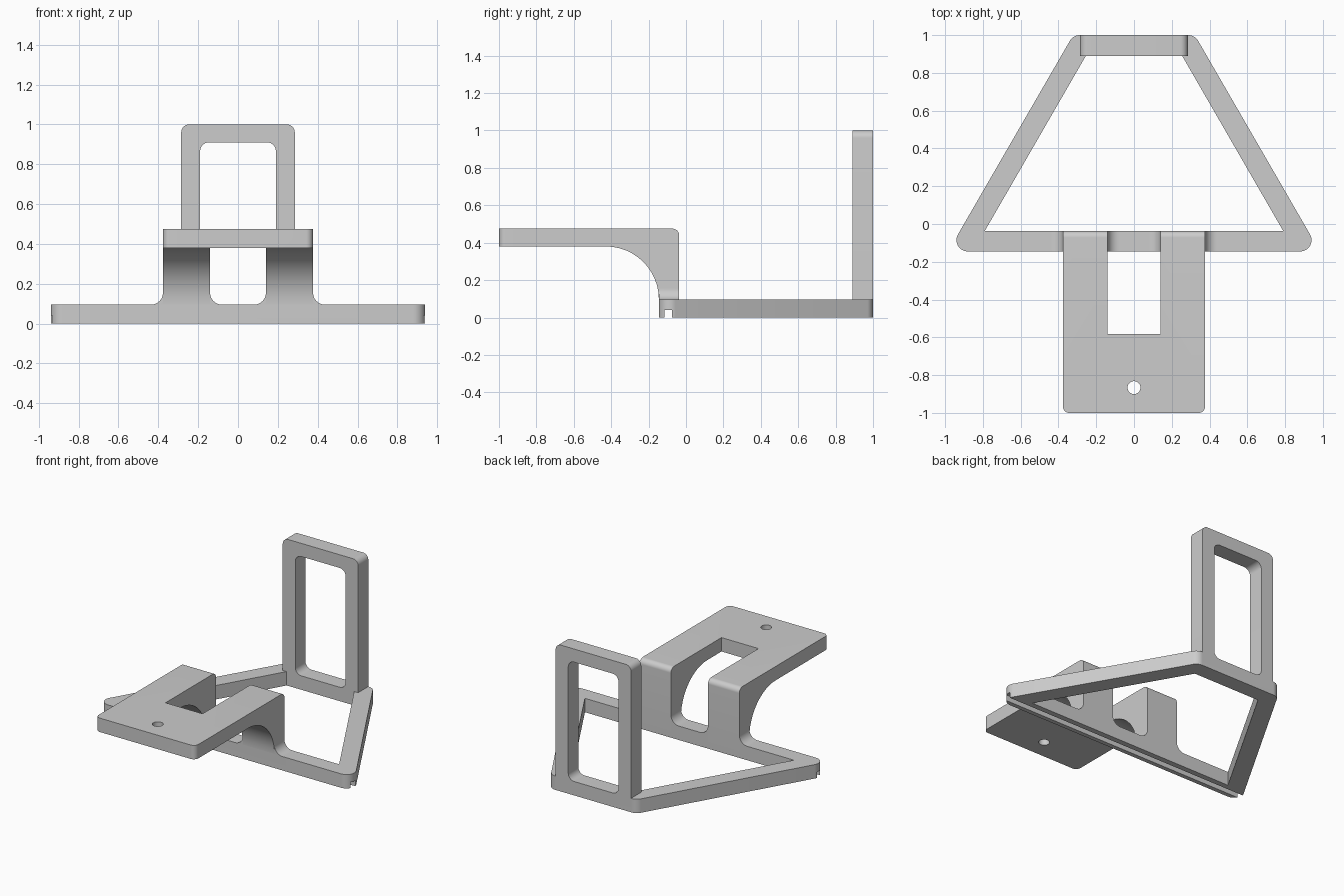
import bpy, bmesh, math
from mathutils import Vector

cube = bpy.data.objects.get("Cube")
if cube:
    bpy.data.objects.remove(cube, do_unlink=True)

SHADE = (0.604, 0.604, 0.604, 1)
grey = bpy.data.materials.new("plain grey")
grey.use_nodes = True
grey.diffuse_color = SHADE
grey.node_tree.nodes["Principled BSDF"].inputs["Base Color"].default_value = SHADE


def rounded(corners, steps=12):
    """Outline from (u, v) corners, or (u, v, radius) where a corner is filleted."""
    out = []
    for i, c in enumerate(corners):
        p, prev, nxt = (Vector((q[0], q[1], 0)) for q in
                        (c, corners[i - 1], corners[(i + 1) % len(corners)]))
        if len(c) == 2:
            out.append(p)
            continue
        a, b = (prev - p).normalized(), (nxt - p).normalized()
        half, r = a.angle(b) / 2, c[2]
        centre = p + (a + b).normalized() * r / math.sin(half)
        start, end = ((p + d * r / math.tan(half) - centre).normalized() for d in (a, b))
        out += [centre + start.slerp(end, k / steps) * r for k in range(steps + 1)]
    return out


def prism(name, corners, axis, lo, hi):
    """Extrude an outline along x, y or z."""
    place = {"x": lambda p, d: (d, p.x, p.y),
             "y": lambda p, d: (p.x, d, p.y),
             "z": lambda p, d: (p.x, p.y, d)}[axis]
    outline = rounded(corners)
    bm = bmesh.new()
    rings = [[bm.verts.new(place(p, d)) for p in outline] for d in (lo, hi)]
    for ring in rings:
        bm.faces.new(ring)
    n = len(outline)
    for i in range(n):
        j = (i + 1) % n
        bm.faces.new((rings[0][i], rings[0][j], rings[1][j], rings[1][i]))
    bmesh.ops.recalc_face_normals(bm, faces=bm.faces)
    mesh = bpy.data.meshes.new(name)
    bm.to_mesh(mesh)
    bm.free()
    mesh.materials.append(grey)
    ob = bpy.data.objects.new(name, mesh)
    bpy.context.collection.objects.link(ob)
    return ob


def combine(target, other, operation):
    mod = target.modifiers.new(operation.lower(), "BOOLEAN")
    mod.operation, mod.solver, mod.object = operation, "EXACT", other
    bpy.context.view_layer.objects.active = target
    bpy.ops.object.modifier_apply(modifier=mod.name)
    bpy.data.objects.remove(other, do_unlink=True)


def rect(u0, u1, v0, v1, *r):
    return [(u0, v0, *r), (u1, v0, *r), (u1, v1, *r), (u0, v1, *r)]


FRONT, INNER, REAR, DECK = -0.145, -0.037, 0.89, 0.095

# Trapezoid base frame with an open middle
frame = prism("base_frame", [(-0.984, FRONT, 0.06), (0.984, FRONT, 0.06),
                             (0.322, 1, 0.06), (-0.322, 1, 0.06)], "z", 0, DECK)
opening = prism("base_opening", [(-0.79, INNER), (0.79, INNER),
                                 (0.255, REAR), (-0.255, REAR)], "z", -0.1, 0.2)
combine(frame, opening, "DIFFERENCE")

# Upright window frame at the back
upright = prism("back_upright", [(-0.285, 0.04), (0.285, 0.04),
                                 (0.285, 1, 0.04), (-0.285, 1, 0.04)], "y", REAR, 1)
window = prism("upright_opening", rect(-0.19, 0.19, DECK, 0.91, 0.045), "y", 0.8, 1.1)
combine(upright, window, "DIFFERENCE")

# Cantilever bracket: side profile trimmed by a forked plan outline
bracket = prism("bracket", [(-1, 0.38), (FRONT, 0.38, 0.283), (FRONT, 0.04), (INNER, 0.04),
                            (INNER, 0.475, 0.035), (-1, 0.475)], "x", -0.5, 0.5)
plan = prism("bracket_plan", [(-0.377, -1, 0.035), (0.377, -1, 0.035), (0.377, 0.1),
                              (0.14, 0.1), (0.14, -0.583), (-0.14, -0.583),
                              (-0.14, 0.1), (-0.377, 0.1)], "z", -0.1, 0.6)
combine(bracket, plan, "INTERSECT")
hole = prism("screw_hole", rect(-0.034, 0.034, -0.9, -0.832, 0.0339), "z", 0.3, 0.6)
combine(bracket, hole, "DIFFERENCE")

# Flared feet where the bracket legs meet the base
flare, slack = 0.06, 0.065
for s in (-1, 1):
    a, b = s * 0.14, s * 0.377
    top = DECK + slack
    foot = prism("leg_foot", [(a - s * slack, 0.04), (a - s * slack, DECK), (a, DECK, flare),
                              (a, top), (b, top), (b, DECK, flare),
                              (b + s * slack, DECK), (b + s * slack, 0.04)], "y", FRONT, INNER)
    combine(bracket, foot, "UNION")

# Fuse the parts and cut the groove under the front bar
combine(frame, upright, "UNION")
combine(frame, bracket, "UNION")
groove = prism("front_groove", rect(-0.115, -0.075, -0.1, 0.04), "x", -1.2, 1.2)
combine(frame, groove, "DIFFERENCE")
frame.name = "bracket_stand"

bpy.ops.object.select_all(action="DESELECT")
frame.select_set(True)
bpy.context.view_layer.objects.active = frame
bpy.ops.object.shade_smooth_by_angle(angle=math.radians(30))
